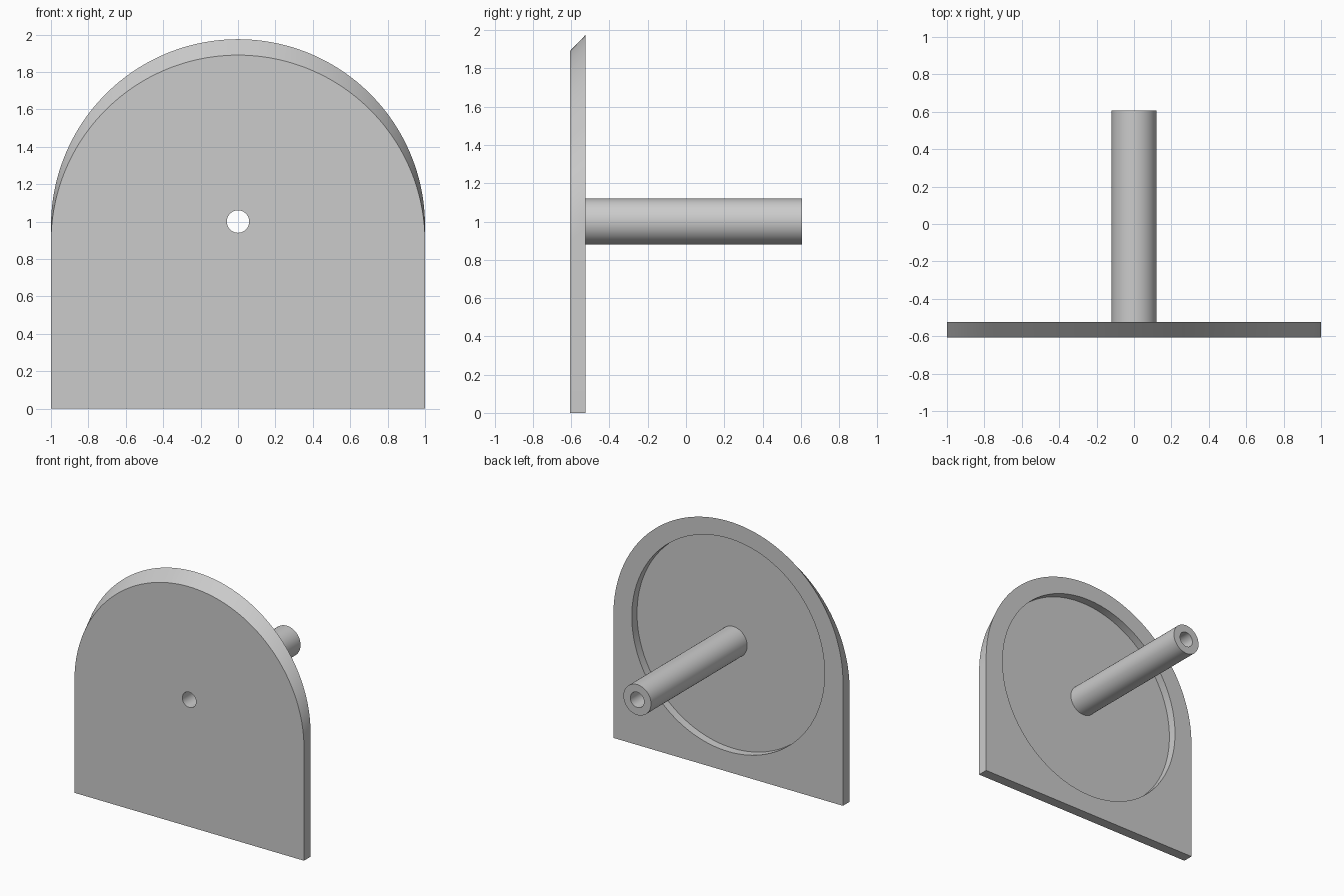
import bpy, bmesh
from math import pi, sin, cos, radians
from mathutils import Matrix

if "Cube" in bpy.data.objects:
    bpy.data.objects.remove(bpy.data.objects["Cube"])

FRONT, FLOOR, BACK, END = -0.607, -0.59, -0.525, 0.607
AXIS_Z = 1.0
BORE, TUBE, RECESS = 0.06, 0.12, 0.84

grey = bpy.data.materials.new("plain_grey")
grey.use_nodes = True
colour = (0.6, 0.6, 0.6, 1)
grey.diffuse_color = colour
grey.node_tree.nodes["Principled BSDF"].inputs["Base Color"].default_value = colour


def add_object(name, bm):
    bmesh.ops.recalc_face_normals(bm, faces=bm.faces)
    mesh = bpy.data.meshes.new(name)
    bm.to_mesh(mesh)
    bm.free()
    mesh.materials.append(grey)
    obj = bpy.data.objects.new(name, mesh)
    bpy.context.collection.objects.link(obj)
    return obj


def cylinder(name, radius, y0, y1, segments):
    bm = bmesh.new()
    place = Matrix.Translation((0, (y0 + y1) / 2, AXIS_Z)) @ Matrix.Rotation(pi / 2, 4, 'X')
    bmesh.ops.create_cone(bm, cap_ends=True, segments=segments, radius1=radius,
                          radius2=radius, depth=y1 - y0, matrix=place)
    return add_object(name, bm)


def cut(obj, cutter):
    mod = obj.modifiers.new("cut", 'BOOLEAN')
    mod.operation, mod.solver, mod.object = 'DIFFERENCE', 'EXACT', cutter
    bpy.context.view_layer.objects.active = obj
    bpy.ops.object.modifier_apply(modifier=mod.name)
    bpy.data.objects.remove(cutter)


def smooth(obj):
    bpy.ops.object.select_all(action='DESELECT')
    obj.select_set(True)
    bpy.context.view_layer.objects.active = obj
    bpy.ops.object.shade_smooth_by_angle(angle=radians(30))


# Arched plate: the front arch sits lower, which gives the slanted top edge
def arch(bm, y, spring):
    pts = [(-1, 0), (1, 0)]
    pts += [(cos(pi * i / 96), spring + sin(pi * i / 96)) for i in range(97)]
    return [bm.verts.new((x, y, z)) for x, z in pts]


bm = bmesh.new()
front, back = arch(bm, FRONT, 0.89), arch(bm, BACK, 0.975)
bm.faces.new(front)
bm.faces.new(back)
for i in range(len(front)):
    j = (i + 1) % len(front)
    bm.faces.new((front[i], front[j], back[j], back[i]))
plate = add_object("arched_plate", bm)

# Round recess in the back and the through hole
cut(plate, cylinder("recess_cutter", RECESS, FLOOR, BACK + 0.2, 128))
cut(plate, cylinder("hole_cutter", BORE, FRONT - 0.2, BACK + 0.2, 48))
smooth(plate)

# Hollow tube standing on the recess floor
tube = cylinder("hollow_tube", TUBE, FLOOR, END, 64)
cut(tube, cylinder("bore_cutter", BORE, FLOOR - 0.2, END + 0.2, 48))
smooth(tube)
